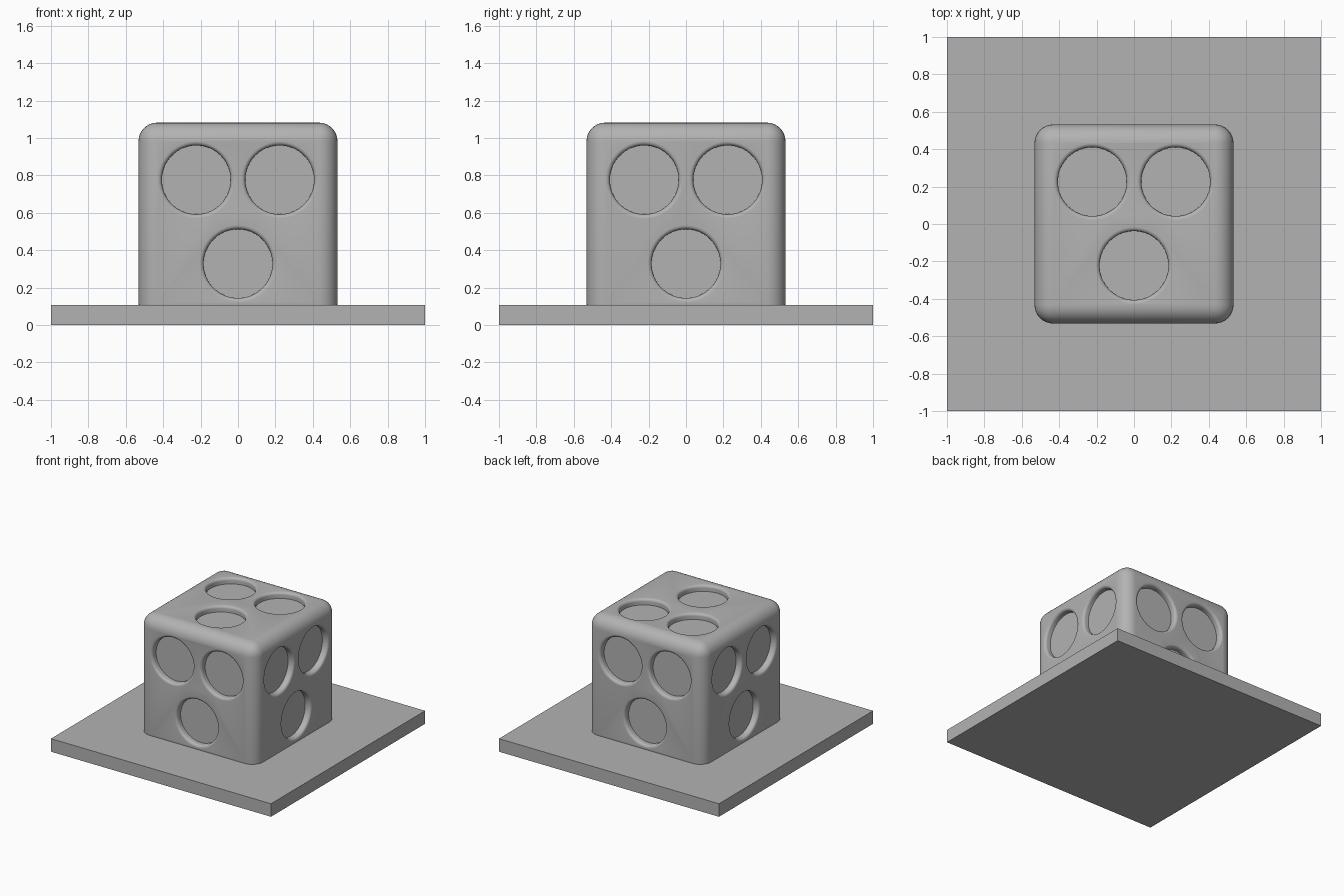
import bpy, bmesh, math
from mathutils import Vector, Matrix

old = bpy.data.objects.get("Cube")
if old:
    bpy.data.objects.remove(old, do_unlink=True)

HALF, MID = 0.532, 0.55
PIP_R, DEPTH, RIM = 0.184, 0.05, 0.022
PIPS = [(-0.223, 0.226), (0.223, 0.226), (0, -0.222)]

grey = bpy.data.materials.new("plain grey")
grey.use_nodes = True
grey.diffuse_color = (0.45, 0.45, 0.45, 1)
grey.node_tree.nodes["Principled BSDF"].inputs["Base Color"].default_value = grey.diffuse_color


def add_object(name, bm):
    bmesh.ops.recalc_face_normals(bm, faces=bm.faces)
    mesh = bpy.data.meshes.new(name)
    bm.to_mesh(mesh)
    bm.free()
    mesh.materials.append(grey)
    obj = bpy.data.objects.new(name, mesh)
    bpy.context.collection.objects.link(obj)
    return obj


def box(name, size, z):
    bm = bmesh.new()
    bmesh.ops.create_cube(bm, size=1, matrix=Matrix.Translation((0, 0, z)) @ Matrix.Diagonal((*size, 1)))
    return add_object(name, bm)


def spin_pip(bm, place, segments=64):
    # Flat floor, straight wall and a rim that flares out like a fillet
    profile = [(PIP_R, -DEPTH)]
    for i in range(7):
        a = math.pi / 2 * i / 6
        profile.append((PIP_R + RIM * (1 - math.cos(a)), RIM * (math.sin(a) - 1)))
    profile.append((PIP_R + RIM, 0.02))
    rings = []
    for r, h in profile:
        angles = [2 * math.pi * k / segments for k in range(segments)]
        rings.append([bm.verts.new(place @ Vector((r * math.cos(a), r * math.sin(a), h))) for a in angles])
    for low, high in zip(rings, rings[1:]):
        for k in range(segments):
            n = (k + 1) % segments
            bm.faces.new((low[k], low[n], high[n], high[k]))
    bm.faces.new(rings[0][::-1])
    bm.faces.new(rings[-1])


# Base plate
box("base_plate", (2, 2, 0.107), 0.0535)

# Rounded cube, its bottom edge sunk into the plate
cube = box("rounded_cube", (2 * HALF,) * 3, MID)
bevel = cube.modifiers.new("rounding", "BEVEL")
bevel.width, bevel.segments = 0.1, 8

# Three round recesses on the top and on each of the four sides
bm = bmesh.new()
frames = [Matrix.Identity(4)]
frames += [Matrix.Rotation(math.pi / 2 * i, 4, "Z") @ Matrix.Rotation(math.pi / 2, 4, "X") for i in range(4)]
for frame in frames:
    for u, v in PIPS:
        spin_pip(bm, Matrix.Translation((0, 0, MID)) @ frame @ Matrix.Translation((u, v, HALF)))
cutter = add_object("recess_cutter", bm)
cutter.hide_render = True
cutter.hide_set(True)

cut = cube.modifiers.new("recesses", "BOOLEAN")
cut.operation, cut.solver, cut.object = "DIFFERENCE", "EXACT", cutter

# Bake the cut, drop the cutter, then smooth the rounded parts
bpy.context.view_layer.update()
baked = bpy.data.meshes.new_from_object(cube.evaluated_get(bpy.context.evaluated_depsgraph_get()))
cube.modifiers.clear()
cube.data = baked
bpy.data.objects.remove(cutter, do_unlink=True)

bpy.ops.object.select_all(action="DESELECT")
cube.select_set(True)
bpy.context.view_layer.objects.active = cube
bpy.ops.object.shade_smooth_by_angle(angle=math.radians(30))
